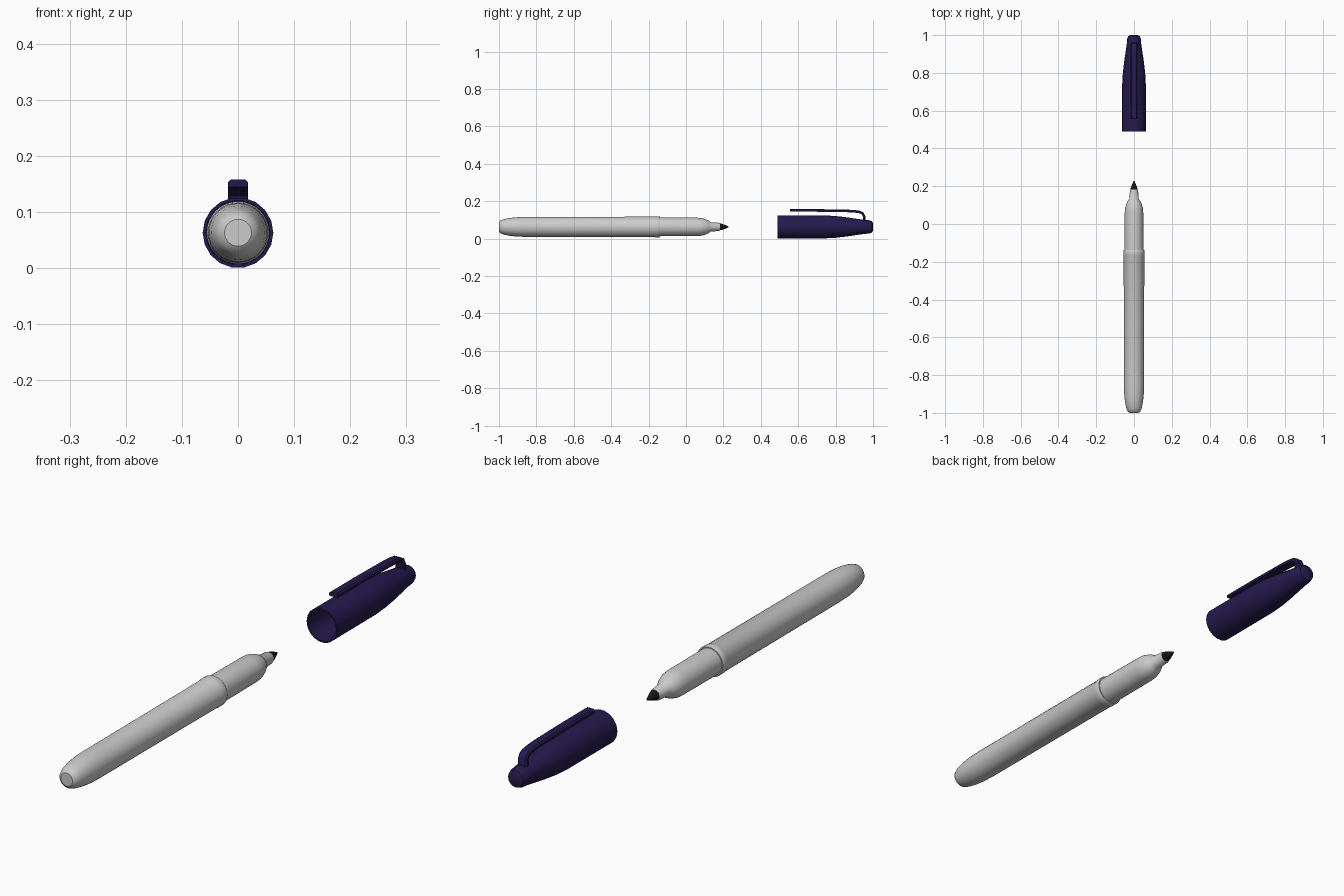
import bpy, bmesh, math
from mathutils import Vector

if "Cube" in bpy.data.objects:
    bpy.data.objects.remove(bpy.data.objects["Cube"])

CZ = 0.063  # height of the pen axis


def material(name, rgb):
    m = bpy.data.materials.new(name)
    m.diffuse_color = (*rgb, 1)
    m.use_nodes = True
    m.node_tree.nodes["Principled BSDF"].inputs["Base Color"].default_value = m.diffuse_color
    return m


def finish(name, bm, mat, angle):
    bmesh.ops.recalc_face_normals(bm, faces=bm.faces)
    me = bpy.data.meshes.new(name)
    bm.to_mesh(me)
    bm.free()
    ob = bpy.data.objects.new(name, me)
    bpy.context.collection.objects.link(ob)
    if mat:
        me.materials.append(mat)
    bpy.ops.object.select_all(action='DESELECT')
    ob.select_set(True)
    bpy.context.view_layer.objects.active = ob
    bpy.ops.object.shade_smooth_by_angle(angle=math.radians(angle))
    return ob


def lathe(name, profile, sides, mat=None, angle=35):
    """Revolve (y, radius) points about the pen axis; radius 0 makes a pole."""
    bm = bmesh.new()
    rings = []
    for y, r in profile:
        n = sides if r > 0 else 1
        rings.append([bm.verts.new((r * math.cos(2 * math.pi * i / sides), y,
                                    CZ + r * math.sin(2 * math.pi * i / sides)))
                      for i in range(n)])
    for a, b in zip(rings, rings[1:]):
        for i in range(sides):
            j = (i + 1) % sides
            quad = [a[i % len(a)], a[j % len(a)], b[j % len(b)], b[i % len(b)]]
            bm.faces.new(list(dict.fromkeys(quad)))
    return finish(name, bm, mat, angle)


navy = material("navy_plastic", (0.018, 0.010, 0.075))
black = material("black_felt", (0.008, 0.008, 0.008))

# Barrel with rounded rear end and a slightly raised collar at the front
lathe("barrel", [(-1, 0), (-1, 0.024), (-0.993, 0.034), (-0.975, 0.041),
                 (-0.94, 0.048), (-0.9, 0.052), (-0.85, 0.0535), (-0.168, 0.0545),
                 (-0.164, 0.056), (-0.142, 0.056), (-0.138, 0.054),
                 (-0.138, 0)], 32)

# Grip section tapering to the nozzle
lathe("grip", [(-0.15, 0), (-0.15, 0.050), (0.06, 0.049), (0.085, 0.047),
               (0.105, 0.041), (0.122, 0.033), (0.132, 0.025), (0.175, 0.022),
               (0.182, 0.019), (0.182, 0)], 32)

# Felt tip
lathe("felt_tip", [(0.175, 0), (0.175, 0.018), (0.19, 0.0175), (0.215, 0.008),
                   (0.226, 0.003), (0.228, 0)], 16, black)

# Hollow cap: inner bore, rim, then the outer shell to the rounded end
lathe("cap", [(0.86, 0), (0.86, 0.040), (0.78, 0.054), (0.49, 0.057),
              (0.49, 0.063), (0.74, 0.0625), (0.80, 0.059), (0.86, 0.052),
              (0.92, 0.043), (0.955, 0.038), (0.98, 0.036), (0.994, 0.031),
              (1.0, 0.020), (1.0, 0)], 18, navy)

# Pocket clip: a flat bar swept along a bent path
path = [Vector(p) for p in [(0.556, 0.151), (0.70, 0.151), (0.86, 0.1485),
                            (0.905, 0.146), (0.93, 0.142), (0.945, 0.134),
                            (0.952, 0.120), (0.953, 0.092)]]
section = [(-0.018, -0.007), (0.018, -0.007), (0.018, 0.002), (0.013, 0.007),
           (-0.013, 0.007), (-0.018, 0.002)]
bm = bmesh.new()
rings = []
for k, p in enumerate(path):
    t = (path[min(k + 1, len(path) - 1)] - path[max(k - 1, 0)]).normalized()
    rings.append([bm.verts.new((x, p.x - t.y * h, p.y + t.x * h)) for x, h in section])
for a, b in zip(rings, rings[1:]):
    for i in range(len(section)):
        j = (i + 1) % len(section)
        bm.faces.new((a[i], a[j], b[j], b[i]))
bm.faces.new(rings[0])
bm.faces.new(rings[-1])
finish("cap_clip", bm, navy, 35)
